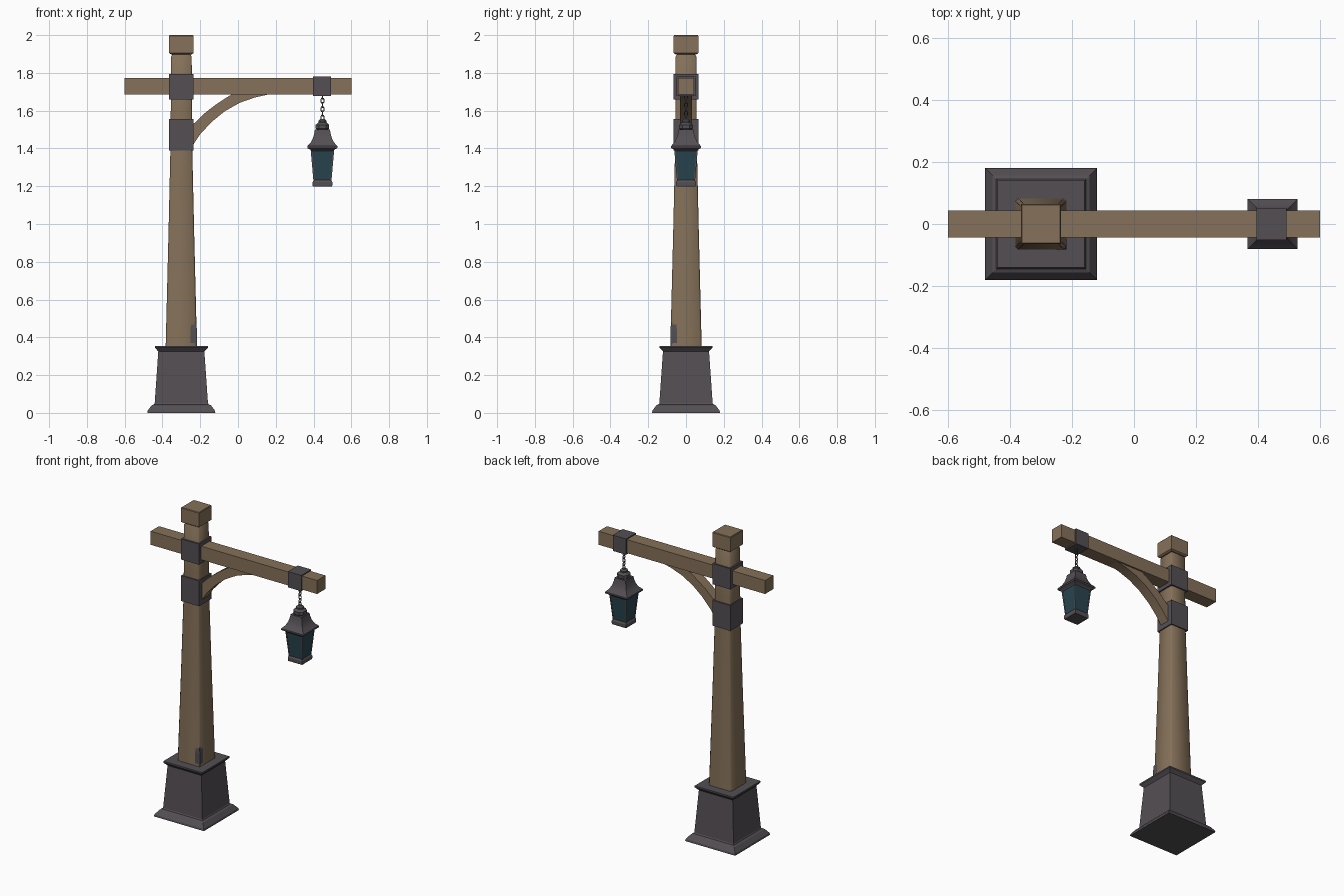
import bpy, bmesh, math

if "Cube" in bpy.data.objects:
    bpy.data.objects.remove(bpy.data.objects["Cube"])

def material(name, rgb):
    m = bpy.data.materials.new(name)
    m.diffuse_color = (*rgb, 1)
    m.use_nodes = True
    m.node_tree.nodes["Principled BSDF"].inputs["Base Color"].default_value = m.diffuse_color
    return m

WOOD = material("brown wood", (0.235, 0.165, 0.10))
METAL = material("dark iron", (0.088, 0.078, 0.088))
GLASS = material("teal glass", (0.022, 0.060, 0.080))
PX, LX = -0.30, 0.447   # post and lantern axes


def finish(name, bm, mat, smooth=None):
    bmesh.ops.recalc_face_normals(bm, faces=bm.faces)
    me = bpy.data.meshes.new(name)
    bm.to_mesh(me)
    bm.free()
    me.materials.append(mat)
    ob = bpy.data.objects.new(name, me)
    bpy.context.collection.objects.link(ob)
    if smooth:
        bpy.ops.object.select_all(action='DESELECT')
        ob.select_set(True)
        bpy.context.view_layer.objects.active = ob
        bpy.ops.object.shade_smooth_by_angle(angle=math.radians(smooth))
    return ob


def square_loft(name, profile, cx, mat, cy=0, chamfer=0, smooth=None):
    """Stack of square sections, profile = (half width, z)."""
    bm = bmesh.new()
    rings = []
    for h, z in profile:
        c = chamfer * h
        pts = [(h, h), (-h, h), (-h, -h), (h, -h)]
        if c:
            pts = [(h, h - c), (h - c, h), (c - h, h), (-h, h - c),
                   (-h, c - h), (c - h, -h), (h - c, -h), (h, c - h)]
        rings.append([bm.verts.new((cx + x, cy + y, z)) for x, y in pts])
    n = len(rings[0])
    for a, b in zip(rings, rings[1:]):
        for i in range(n):
            j = (i + 1) % n
            bm.faces.new((a[i], a[j], b[j], b[i]))
    bm.faces.new(rings[0])
    bm.faces.new(rings[-1])
    return finish(name, bm, mat, smooth)


def box(name, lo, hi, mat):
    bm = bmesh.new()
    bmesh.ops.create_cube(bm, size=1)
    for v in bm.verts:
        v.co = [lo[k] + (v.co[k] + 0.5) * (hi[k] - lo[k]) for k in range(3)]
    return finish(name, bm, mat)


# iron pedestal
square_loft("pedestal", [(0.18, 0), (0.178, 0.012), (0.157, 0.04), (0.145, 0.045),
                         (0.141, 0.052), (0.122, 0.325), (0.126, 0.33),
                         (0.14, 0.345), (0.14, 0.355)], PX, METAL)
# tapered wooden post with softened corners, and its cap block
square_loft("post", [(0.083, 0.35), (0.0755, 0.65), (0.068, 0.95), (0.058, 1.39),
                     (0.056, 1.60), (0.055, 1.885), (0.048, 1.897), (0.048, 1.91)],
            PX, WOOD, chamfer=0.12, smooth=50)
square_loft("post_cap", [(0.055, 1.898), (0.065, 1.905), (0.065, 1.996), (0.062, 2.0)], PX, WOOD)
# small iron patch on the post's front right foot corner
square_loft("corner_patch", [(0.017, 0.35), (0.017, 0.44), (0.014, 0.475)],
            PX + 0.0655, METAL, cy=-0.0655)
# iron bands round the post
for name, z0, z1 in (("lower_band", 1.39, 1.555), ("upper_band", 1.66, 1.795)):
    square_loft(name, [(0.065, z0), (0.065, z1)], PX, METAL)
# cross beam and strap
box("beam", (-0.60, -0.043, 1.685), (0.60, 0.043, 1.773), WOOD)
box("beam_strap", (0.396, -0.051, 1.677), (0.492, 0.051, 1.78), METAL)

# curved brace
low = [(-0.25, 1.40), (-0.20, 1.475), (-0.14, 1.54), (-0.07, 1.597),
       (0.01, 1.642), (0.09, 1.67), (0.17, 1.688)]
high = [(-0.25, 1.515), (-0.215, 1.55), (-0.17, 1.592), (-0.12, 1.63),
        (-0.07, 1.664), (-0.03, 1.688), (0.02, 1.70)]
bm = bmesh.new()
rows = [[bm.verts.new((p[0], y, p[1])) for p, y in
         ((a, -0.033), (a, 0.033), (b, 0.033), (b, -0.033))] for a, b in zip(low, high)]
for r, s in zip(rows, rows[1:]):
    for i in range(4):
        j = (i + 1) % 4
        bm.faces.new((r[i], r[j], s[j], s[i]))
bm.faces.new(rows[0])
bm.faces.new(rows[-1])
finish("brace", bm, WOOD, 30)

# chain of alternating oval links
LINKS = 6
for k in range(LINKS):
    bpy.ops.mesh.primitive_torus_add(major_segments=14, minor_segments=6,
                                     major_radius=0.011, minor_radius=0.0032)
    link = bpy.context.object
    link.name = "chain_link_%d" % (k + 1)
    link.scale = (0.8, 1.2, 1)
    link.rotation_euler = (math.pi / 2, 0, (k % 2) * math.pi / 2)
    link.location = (LX, 0, 1.563 + k * 0.0225)
    link.data.materials.append(METAL)
    bpy.ops.object.shade_smooth_by_angle(angle=math.radians(60))

# lantern: finial, flared roof, glass, corner bars, floor
square_loft("lantern_finial", [(0.026, 1.495), (0.036, 1.505), (0.036, 1.525),
                               (0.026, 1.533), (0.022, 1.538), (0.022, 1.546),
                               (0.012, 1.555)], LX, METAL, chamfer=0.5)
square_loft("lantern_roof", [(0.058, 1.385), (0.066, 1.395), (0.08, 1.402), (0.08, 1.412),
                             (0.061, 1.432), (0.050, 1.455), (0.043, 1.48),
                             (0.040, 1.50)], LX, METAL, smooth=30)
square_loft("lantern_glass", [(0.045, 1.22), (0.060, 1.39)], LX, GLASS)
for sx in (-1, 1):
    for sy in (-1, 1):
        bm = bmesh.new()
        bmesh.ops.create_cube(bm, size=1)
        for v in bm.verts:
            c = 0.0585 if v.co.z > 0 else 0.0435
            v.co = (LX + sx * c + v.co.x * 0.007, sy * c + v.co.y * 0.007,
                    1.39 if v.co.z > 0 else 1.22)
        finish("lantern_corner_bar", bm, METAL)
square_loft("lantern_floor", [(0.050, 1.198), (0.052, 1.205), (0.052, 1.222),
                              (0.046, 1.232)], LX, METAL)
